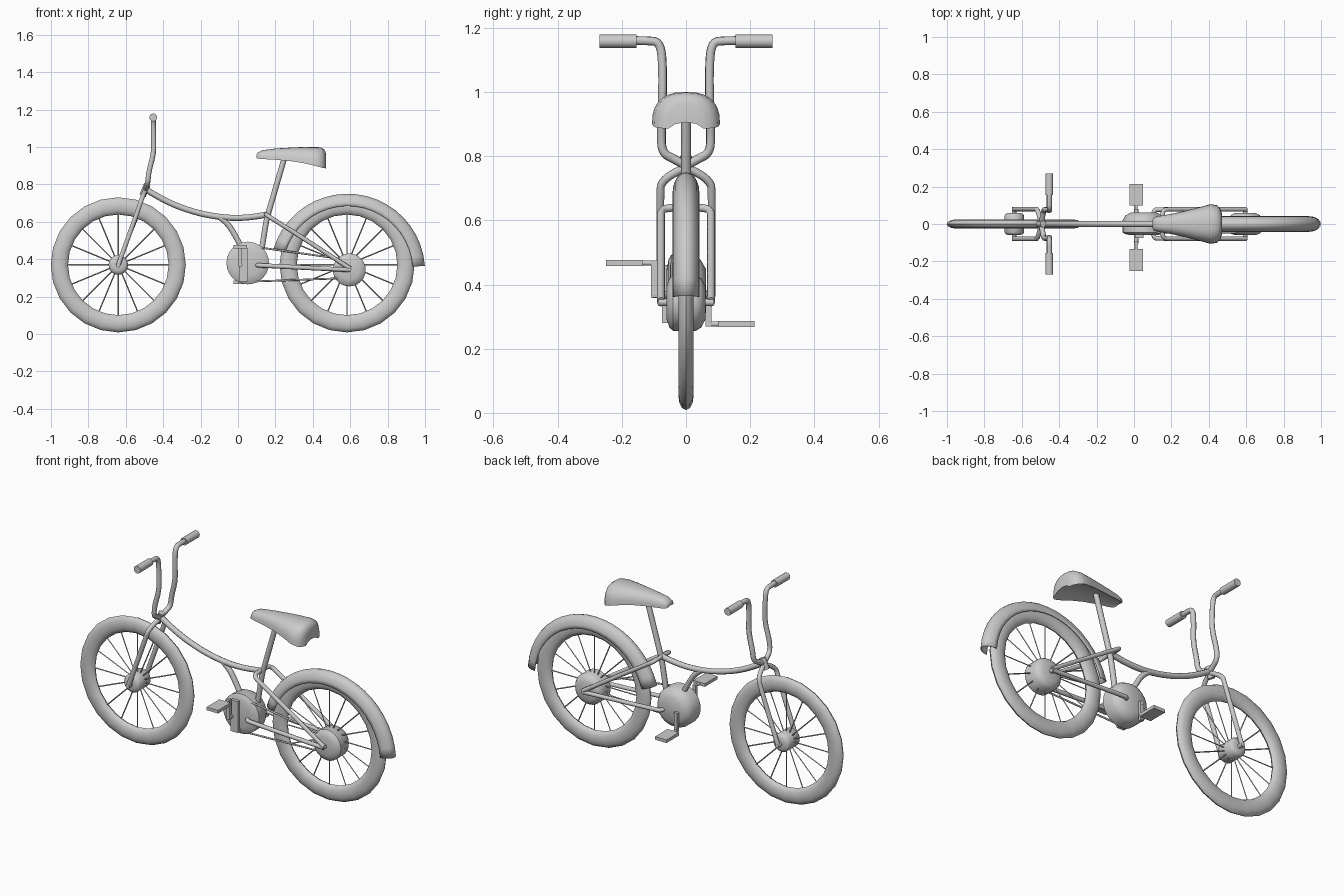
import bpy, bmesh, math
from mathutils import Vector

if "Cube" in bpy.data.objects:
    bpy.data.objects.remove(bpy.data.objects["Cube"])


def finish(name, bm, angle=40):
    bmesh.ops.recalc_face_normals(bm, faces=bm.faces)
    me = bpy.data.meshes.new(name)
    bm.to_mesh(me)
    bm.free()
    ob = bpy.data.objects.new(name, me)
    bpy.context.collection.objects.link(ob)
    smooth(ob, angle)
    return ob


def smooth(ob, angle=40):
    bpy.ops.object.select_all(action='DESELECT')
    ob.select_set(True)
    bpy.context.view_layer.objects.active = ob
    bpy.ops.object.shade_smooth_by_angle(angle=math.radians(angle))


def lathe(name, prof, cx, cz, n=24, a0=0, a1=360, loop=False, cap=False):
    """Turn (radius, y) points about a line parallel to y."""
    bm = bmesh.new()
    full = a1 - a0 == 360
    rings = []
    for i in range(n if full else n + 1):
        a = math.radians(a0 + (a1 - a0) * i / n)
        rings.append([bm.verts.new((cx + r * math.cos(a), y, cz + r * math.sin(a))) for r, y in prof])
    m = len(prof)
    for i in range(n):
        p, q = rings[i], rings[(i + 1) % len(rings)]
        for j in range(m if loop else m - 1):
            k = (j + 1) % m
            bm.faces.new((p[j], p[k], q[k], q[j]))
    if cap:
        bm.faces.new([r[0] for r in rings])
        bm.faces.new([r[-1] for r in rings])
    return finish(name, bm)


def tube(name, pts, r, order=3):
    cu = bpy.data.curves.new(name, 'CURVE')
    cu.dimensions = '3D'
    cu.bevel_depth = r
    cu.bevel_resolution = 2
    cu.resolution_u = 5
    cu.use_fill_caps = True
    sp = cu.splines.new('NURBS')
    sp.points.add(len(pts) - 1)
    for p, c in zip(sp.points, pts):
        p.co = (*c, 1)
    sp.order_u = min(order, len(pts))
    sp.use_endpoint_u = True
    ob = bpy.data.objects.new(name, cu)
    bpy.context.collection.objects.link(ob)
    bpy.ops.object.select_all(action='DESELECT')
    ob.select_set(True)
    bpy.context.view_layer.objects.active = ob
    bpy.ops.object.convert(target='MESH')
    smooth(bpy.context.view_layer.objects.active, 50)


def box(name, lo, hi):
    bm = bmesh.new()
    bmesh.ops.create_cube(bm, size=1)
    lo, hi = Vector(lo), Vector(hi)
    for v in bm.verts:
        v.co = Vector(((lo[i] + hi[i]) / 2 + v.co[i] * (hi[i] - lo[i]) for i in range(3)))
    return finish(name, bm)


def spokes(name, cx, cz, r, n=16):
    bm = bmesh.new()
    for i in range(n):
        a = 2 * math.pi * i / n
        d = Vector((math.cos(a), 0, math.sin(a)))
        t = Vector((-d.z, 0, d.x)) * 0.0035
        u = Vector((0, 0.0035, 0))
        c = Vector((cx, 0, cz))
        ends = [[bm.verts.new(c + d * s + o) for o in (t, u, -t, -u)] for s in (0.03, r)]
        for j in range(4):
            k = (j + 1) % 4
            bm.faces.new((ends[0][j], ends[0][k], ends[1][k], ends[1][j]))
    finish(name, bm, 30)


# wheels
for label, cx in (("front", -0.64), ("rear", 0.583)):
    prof = [(0.315 + 0.046 * math.cos(t * math.pi / 6), 0.024 * math.sin(t * math.pi / 6)) for t in range(12)]
    lathe(label + "_tyre", prof, cx, 0.37, loop=True)
    spokes(label + "_spokes", cx, 0.37, 0.285)


def drum(name, cx, cz, r, y0, y1, d0, d1):
    lathe(name, [(r * 0.6, y0), (r * 0.87, y0 + d0 * 0.4), (r, y0 + d0), (r, y1 - d1),
                 (r * 0.87, y1 - d1 * 0.4), (r * 0.6, y1)], cx, cz, cap=True)


# hubs and gear housing
drum("front_hub", -0.64, 0.37, 0.052, -0.06, 0.06, 0.015, 0.015)
drum("rear_hub", 0.595, 0.343, 0.088, -0.06, 0.06, 0.02, 0.03)
drum("gear_housing", 0.052, 0.38, 0.114, -0.06, 0.062, 0.015, 0.045)
tube("front_axle", [(-0.64, -0.09, 0.368), (-0.64, 0.09, 0.368)], 0.012)
tube("rear_axle", [(0.595, -0.085, 0.345), (0.595, 0.085, 0.345)], 0.012)

# rear mudguard
prof = [(0.349 + 0.065 * math.sin(t * math.pi / 10), -0.042 * math.cos(t * math.pi / 10)) for t in range(11)]
guard = lathe("mudguard", prof, 0.586, 0.336, n=20, a0=4, a1=163)
sol = guard.modifiers.new("thickness", 'SOLIDIFY')
sol.thickness = 0.004

# frame tubes
tube("top_tube", [(-0.495, 0, 0.775), (-0.40, 0, 0.715), (-0.25, 0, 0.655), (-0.09, 0, 0.622),
                  (0.06, 0, 0.62), (0.16, 0, 0.64)], 0.016)
tube("down_tube", [(-0.10, 0, 0.625), (-0.06, 0, 0.60), (-0.01, 0, 0.52), (0.03, 0, 0.44)], 0.015)
tube("seat_tube", [(0.255, 0, 0.965), (0.16, 0, 0.64), (0.15, 0, 0.60), (0.125, 0, 0.44)], 0.015)
tube("head_tube", [(-0.485, 0, 0.80), (-0.51, 0, 0.74)], 0.018)

# paired tubes, grips
for side, s in (("right", -1), ("left", 1)):
    tube(side + "_fork", [(-0.497, 0, 0.765), (-0.505, s * 0.045, 0.745), (-0.518, s * 0.078, 0.715),
                          (-0.525, s * 0.08, 0.69), (-0.58, s * 0.08, 0.535),
                          (-0.642, s * 0.08, 0.365)], 0.013)
    tube(side + "_handlebar", [(-0.495, 0, 0.77), (-0.490, s * 0.035, 0.79), (-0.482, s * 0.075, 0.81),
                               (-0.477, s * 0.077, 0.87), (-0.45, s * 0.074, 0.965), (-0.452, s * 0.072, 1.06),
                               (-0.453, s * 0.078, 1.155), (-0.453, s * 0.12, 1.16),
                               (-0.453, s * 0.17, 1.16)], 0.014)
    lathe(side + "_grip", [(0.021, s * 0.155), (0.021, s * 0.27)], -0.453, 1.158, n=16, cap=True)
    tube(side + "_seat_stay", [(0.15, 0, 0.64), (0.15, s * 0.05, 0.64), (0.16, s * 0.078, 0.632),
                               (0.21, s * 0.078, 0.60), (0.40, s * 0.078, 0.48),
                               (0.60, s * 0.078, 0.35)], 0.012)
    tube(side + "_chain_stay", [(0.10, s * 0.02, 0.368), (0.10, s * 0.075, 0.368), (0.14, s * 0.078, 0.366),
                                (0.35, s * 0.078, 0.355), (0.60, s * 0.078, 0.343)], 0.012)

# chain
for label, a, b in (("upper", (0.10, 0.465), (0.60, 0.395)), ("lower", (0.05, 0.28), (0.60, 0.30))):
    tube(label + "_chain", [(a[0], -0.045, a[1]), (b[0], -0.045, b[1])], 0.005)

# cranks and pedals
tube("crank_axle", [(0.012, -0.105, 0.37), (0.012, 0.08, 0.37)], 0.012)
box("crank_cover", (0.005, -0.075, 0.28), (0.052, -0.05, 0.46))
for label, s, arm, p0, p1, z in (("right", -1, 0.10, 0.135, 0.25, 0.467), ("left", 1, 0.07, 0.10, 0.213, 0.277)):
    y0, y1 = sorted((s * (arm - 0.009), s * (arm + 0.009)))
    box(label + "_crank", (0.002, y0, min(z - 0.008, 0.36)), (0.022, y1, max(z + 0.008, 0.38)))
    tube(label + "_spindle", [(0.012, s * arm, z), (0.012, s * (p0 + 0.01), z)], 0.008)
    y0, y1 = sorted((s * p0, s * p1))
    box(label + "_pedal", (-0.025, y0, z - 0.009), (0.048, y1, z + 0.009))

# seat: cross-sections of x, half width, top z, bottom z
stations = [(0.098, 0.02, 0.957, 0.942), (0.105, 0.035, 0.97, 0.938), (0.13, 0.042, 0.983, 0.936),
            (0.20, 0.054, 0.992, 0.932), (0.28, 0.072, 0.997, 0.925), (0.35, 0.09, 1.0, 0.914),
            (0.41, 0.106, 1.0, 0.90), (0.445, 0.10, 0.998, 0.891), (0.463, 0.08, 0.985, 0.887),
            (0.47, 0.055, 0.965, 0.886)]
bm = bmesh.new()
rings = []
for x, w, zt, zb in stations:
    ring = []
    for i in range(15):
        a = math.pi * i / 14
        c, s = math.cos(a), max(math.sin(a), 0)
        ring.append(bm.verts.new((x, math.copysign(abs(c) ** 0.8, c) * w, zb + (zt - zb) * s ** 0.8)))
    for f in (-0.6, 0, 0.6):
        lift = (zt - zb) * (0.25 if f == 0 else 0.18)
        ring.append(bm.verts.new((x, f * w, zb + lift)))
    rings.append(ring)
for p, q in zip(rings, rings[1:]):
    for j in range(18):
        k = (j + 1) % 18
        bm.faces.new((p[j], p[k], q[k], q[j]))
bm.faces.new(rings[0])
bm.faces.new(rings[-1])
finish("seat", bm, 50)
